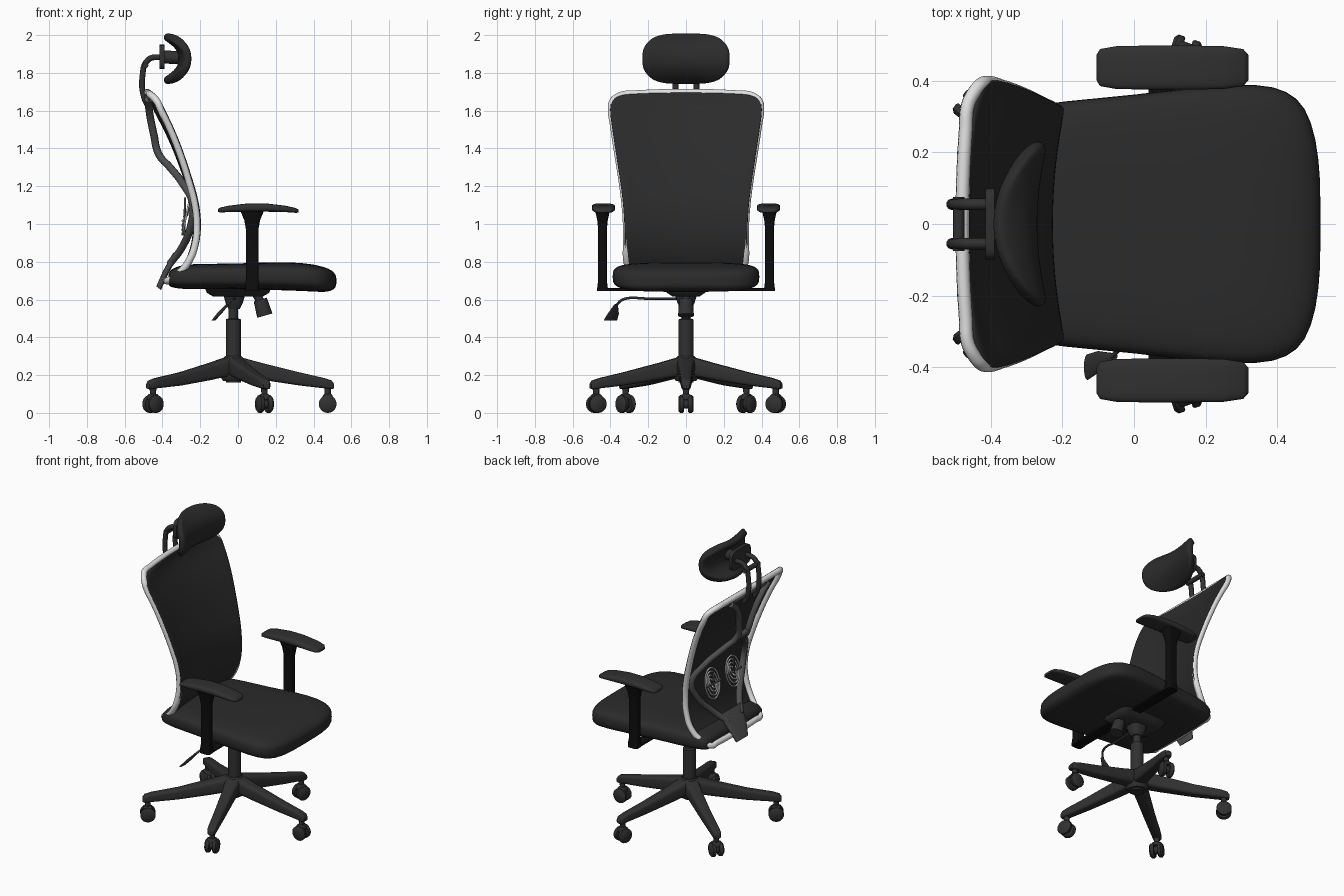
import bpy, bmesh, math
from mathutils import Vector as V

cube = bpy.data.objects.get("Cube")
if cube:
    bpy.data.objects.remove(cube, do_unlink=True)


def material(name, v):
    m = bpy.data.materials.new(name)
    m.use_nodes = True
    m.diffuse_color = (v, v, v, 1)
    m.node_tree.nodes["Principled BSDF"].inputs["Base Color"].default_value = (v, v, v, 1)
    return m


FABRIC = material("charcoal fabric", 0.024)
PLASTIC = material("dark plastic", 0.03)
BLACK = material("black plastic", 0.004)
PALE = material("pale grey rim", 0.75)
GREY = material("mid grey frame", 0.08)
X, Y, Z = V((1, 0, 0)), V((0, 1, 0)), V((0, 0, 1))


def finish(ob, mat, angle=40):
    ob.data.materials.clear()
    ob.data.materials.append(mat)
    bpy.ops.object.select_all(action='DESELECT')
    ob.select_set(True)
    bpy.context.view_layer.objects.active = ob
    bpy.ops.object.shade_smooth_by_angle(angle=math.radians(angle))
    return ob


def subdivide(ob, levels=2):
    m = ob.modifiers.new("smooth", 'SUBSURF')
    m.levels = m.render_levels = levels


def mesh_object(name, bm, mat, angle=40):
    bmesh.ops.recalc_face_normals(bm, faces=bm.faces[:])
    me = bpy.data.meshes.new(name)
    bm.to_mesh(me)
    bm.free()
    ob = bpy.data.objects.new(name, me)
    bpy.context.collection.objects.link(ob)
    return finish(ob, mat, angle)


def ring(c, u, v, a, b, power=2, n=24):
    """Superellipse section around c with half sizes a along u and b along v."""
    def f(t):
        return math.copysign(abs(t) ** (2 / power), t)
    angles = [math.tau * (i + 0.5) / n for i in range(n)]
    return [V(c) + u * a * f(math.cos(t)) + v * b * f(math.sin(t)) for t in angles]


def loft(name, rings, mat, angle=40):
    bm = bmesh.new()
    rows = [[bm.verts.new(p) for p in r] for r in rings]
    n = len(rows[0])
    for p, q in zip(rows, rows[1:]):
        for i in range(n):
            j = (i + 1) % n
            bm.faces.new((p[i], p[j], q[j], q[i]))
    bm.faces.new(rows[0])
    bm.faces.new(rows[-1])
    return mesh_object(name, bm, mat, angle)


def rod(name, a, b, ra, rb, mat, n=24):
    a, b = V(a), V(b)
    d = (b - a).normalized()
    u = d.orthogonal().normalized()
    return loft(name, [ring(a, u, d.cross(u), ra, ra, 2, n), ring(b, u, d.cross(u), rb, rb, 2, n)], mat)


def sheet(name, rows, mat, thickness, offset):
    bm = bmesh.new()
    g = [[bm.verts.new(p) for p in r] for r in rows]
    for p, q in zip(g, g[1:]):
        for i in range(len(p) - 1):
            bm.faces.new((p[i], p[i + 1], q[i + 1], q[i]))
    ob = mesh_object(name, bm, mat, 60)
    s = ob.modifiers.new("thickness", 'SOLIDIFY')
    s.thickness, s.offset = thickness, offset
    subdivide(ob)
    return ob


def tube(name, pts, r, mat, cyclic=False):
    cu = bpy.data.curves.new(name, 'CURVE')
    cu.dimensions = '3D'
    cu.bevel_depth, cu.bevel_resolution, cu.resolution_u = r, 3, 6
    cu.use_fill_caps = True
    s = cu.splines.new('BEZIER')
    s.bezier_points.add(len(pts) - 1)
    for bp, p in zip(s.bezier_points, pts):
        bp.co = p
        bp.handle_left_type = bp.handle_right_type = 'AUTO'
    s.use_cyclic_u = cyclic
    ob = bpy.data.objects.new(name, cu)
    bpy.context.collection.objects.link(ob)
    bpy.ops.object.select_all(action='DESELECT')
    ob.select_set(True)
    bpy.context.view_layer.objects.active = ob
    bpy.ops.object.convert(target='MESH')
    return finish(bpy.context.object, mat, 50)


# Seat cushion: sections from back to front (x, half width, bottom, top)
seat = [(-.37, .29, .68, .73), (-.36, .31, .665, .76), (-.3, .33, .655, .785), (-.2, .345, .655, .79),
        (0, .362, .655, .79), (.2, .388, .65, .8), (.35, .395, .645, .795), (.43, .375, .64, .78),
        (.48, .33, .64, .765), (.51, .24, .655, .745), (.522, .12, .675, .72)]
subdivide(loft("seat_cushion", [ring((x, 0, (lo + hi) / 2), Y, Z, w, (hi - lo) / 2, 4)
                                for x, w, lo, hi in seat], FABRIC, 60), 1)

# Backrest panel: rows (z, edge x, half width, hollow)
back = [(.70, -.35, .26, .01), (.73, -.3, .3, .02), (.8, -.24, .325, .03), (.9, -.203, .328, .035),
        (1, -.195, .328, .035), (1.1, -.205, .335, .035), (1.2, -.23, .347, .037), (1.4, -.295, .378, .045),
        (1.52, -.345, .396, .052), (1.6, -.385, .407, .057), (1.645, -.405, .402, .055),
        (1.67, -.425, .38, .04), (1.685, -.45, .33, .015)]


def back_point(row, u, shift=0, inset=0):
    z, x, w, hollow = row
    crown = .012 * (1 - u * u) if z > 1.66 else 0
    return V((x - hollow * (1 - u * u) - shift, u * (w - inset), z + crown))


us = [i / 5 - 1 for i in range(11)]
sheet("backrest_mesh", [[back_point(r, u) for u in us] for r in back], FABRIC, .012, 0)
outline = [back_point(back[0], u, .02) for u in us]
outline += [back_point(r, 1, .022, .012) for r in back[1:-1]]
outline += [back_point(back[-1], -u, .015) for u in us]
outline += [back_point(r, -1, .022, .012) for r in back[-2:0:-1]]
tube("backrest_rim", outline, .019, PALE, True)

# Rear support frame with two mirrored arms
loft("spine_foot", [ring(c, Y, V((.8, 0, -.6)), w, .016, 4) for c, w in
                    [((-.42, 0, .66), .055), ((-.385, 0, .74), .085), ((-.33, 0, .84), .11)]], GREY)
arm = [(-.36, .07, .79), (-.3, .14, .87), (-.25, .24, .99), (-.24, .28, 1.11), (-.29, .22, 1.21),
       (-.36, .1, 1.3), (-.42, .055, 1.37), (-.445, .07, 1.47), (-.47, .13, 1.6), (-.475, .2, 1.66)]
for s, side in ((1, "left"), (-1, "right")):
    tube(side + "_spine_arm", [(x, s * y, z) for x, y, z in arm], .02, GREY)
    # Lumbar pad of concentric rings
    for k in range(1, 5):
        pts = [(-.275 + .02 * math.sin(t), s * .11 + .018 * k * math.cos(t), 1.04 + .024 * k * math.sin(t))
               for t in [math.tau * i / 12 for i in range(12)]]
        tube(side + "_lumbar_ring", pts, .005, PALE, True)
    for dy, dz in ((.075, 0), (0, .1)):
        tube(side + "_lumbar_bar", [(-.285, s * .11 - dy, 1.04 - dz), (-.28, s * .11 + dy, 1.04 + dz)], .006, GREY)
    # Headrest posts
    tube(side + "_headrest_post", [(-.475, s * .055, 1.62), (-.5, s * .055, 1.68), (-.507, s * .055, 1.77),
                                   (-.475, s * .055, 1.87), (-.4, s * .055, 1.885)], .016, PLASTIC)
tube("spine_top_bar", [(-.455, -.23, 1.66), (-.478, -.1, 1.67), (-.478, .1, 1.67), (-.455, .23, 1.66)], .016, GREY)
tube("spine_middle_bar", [(-.42, -.06, 1.37), (-.42, .06, 1.37)], .02, GREY)

# Headrest shell, mount plate and crossbar
head = []
for i in range(11):
    v = i / 5 - 1
    w = .232 * (1 - .18 * abs(v) ** 4)
    head.append([(-.292 + .03 * u * u - .1 * abs(v) ** 2.4 * (1 - .5 * u * u), u * w,
                  1.875 + v * (.125 - .035 * abs(u) ** 5)) for u in us])
sheet("headrest_pad", head, FABRIC, .045, 0)
loft("headrest_mount", [ring((x, 0, 1.885), Y, Z, .1, .065, 5) for x in (-.415, -.39)], PLASTIC)
rod("headrest_pivot", (-.4, 0, 1.885), (-.31, 0, 1.88), .035, .035, PLASTIC)
tube("headrest_crossbar", [(-.49, -.075, 1.84), (-.49, .075, 1.84)], .016, PLASTIC)

# Armrests
pad = [(-.105, .035, 1.072, .008), (-.095, .052, 1.074, .013), (-.05, .06, 1.08, .017), (.05, .062, 1.087, .022),
       (.15, .062, 1.087, .022), (.25, .06, 1.08, .017), (.305, .052, 1.072, .013), (.32, .035, 1.068, .008)]
post = [(.645, .036, .03), (.68, .036, .026), (.7, .033, .023), (.97, .033, .023), (1.02, .042, .028), (1.075, .065, .04)]
for s, side in ((1, "left"), (-1, "right")):
    loft(side + "_arm_pad", [ring((x, s * .437, z), Y, Z, w, h, 3.5) for x, w, z, h in pad], PLASTIC, 60)
    loft(side + "_arm_post", [ring((.075, s * .442, z), X, Y, a, b, 5) for z, a, b in post], BLACK)
loft("arm_crossbar", [ring((.075, y, .652), X, Z, .035, .008, 6) for y in (-.45, .45)], BLACK)

# Tilt mechanism, knob and lever
loft("mechanism_plate", [ring((0, 0, z), X, Y, a, b, 6) for z, a, b in
                         [(.615, .13, .07), (.635, .165, .1), (.66, .175, .13)]], PLASTIC)
loft("mechanism_body", [ring((-.02, 0, z), X, Y, r, r, 3) for z, r in [(.55, .03), (.58, .045), (.63, .06)]], PLASTIC)
rod("tension_rod", (.09, 0, .64), (.13, 0, .57), .022, .022, PLASTIC)
rod("tension_knob", (.118, 0, .6), (.142, 0, .515), .036, .042, PLASTIC, 12)
tube("lever_rod", [(-.02, -.04, .605), (-.025, -.2, .605), (-.03, -.33, .602), (-.06, -.37, .57)], .007, PLASTIC)
loft("lever_paddle", [ring(c, X, Y, a, b) for c, a, b in
                      [((-.055, -.37, .575), .009, .009), ((-.1, -.385, .525), .013, .03),
                       ((-.13, -.4, .49), .01, .036)]], PLASTIC)

# Gas column and hub
HUB = V((-.025, 0, 0))
loft("gas_column", [ring(HUB + Z * z, X, Y, r, r) for z, r in
                    [(.16, .04), (.495, .04), (.5, .025), (.58, .025)]], PLASTIC)
loft("base_hub", [ring(HUB + Z * z, X, Y, r, r) for z, r in
                  [(.17, .055), (.2, .075), (.27, .07), (.3, .045)]], PLASTIC)

# Five legs with twin-wheel casters
for i, (x, y) in enumerate([(.475, 0), (.14, .475), (.14, -.475), (-.45, .32), (-.45, -.32)]):
    end = V((x, y, 0))
    d = (end - HUB).normalized()
    t = Z.cross(d)
    length = (end - HUB).length
    sections = [(.02, .05, .2, .3), (.15, .04, .175, .265), (.35, .032, .145, .215),
                (length - .02, .028, .13, .185), (length + .02, .026, .125, .172), (length + .033, .018, .13, .155)]
    loft(f"base_leg_{i + 1}", [ring(HUB + d * k + Z * (lo + hi) / 2, t, Z, w, (hi - lo) / 2, 4)
                               for k, w, lo, hi in sections], PLASTIC)
    rod(f"caster_stem_{i + 1}", end + Z * .06, end + Z * .14, .015, .018, PLASTIC, 12)
    c = end + Z * .047
    for s in (-1, 1):
        loft(f"caster_wheel_{i + 1}", [ring(c + t * s * k, d, Z, r, r) for k, r in
                                       [(.011, .043), (.016, .047), (.032, .047), (.041, .036)]], PLASTIC)
    rod(f"caster_axle_{i + 1}", c - t * .02, c + t * .02, .025, .025, PLASTIC, 12)
    loft(f"caster_hood_{i + 1}", [ring(end + Z * z, d, t, a, b, 4) for z, a, b in
                                  [(.07, .03, .03), (.092, .026, .028), (.1, .018, .018)]], PLASTIC)
